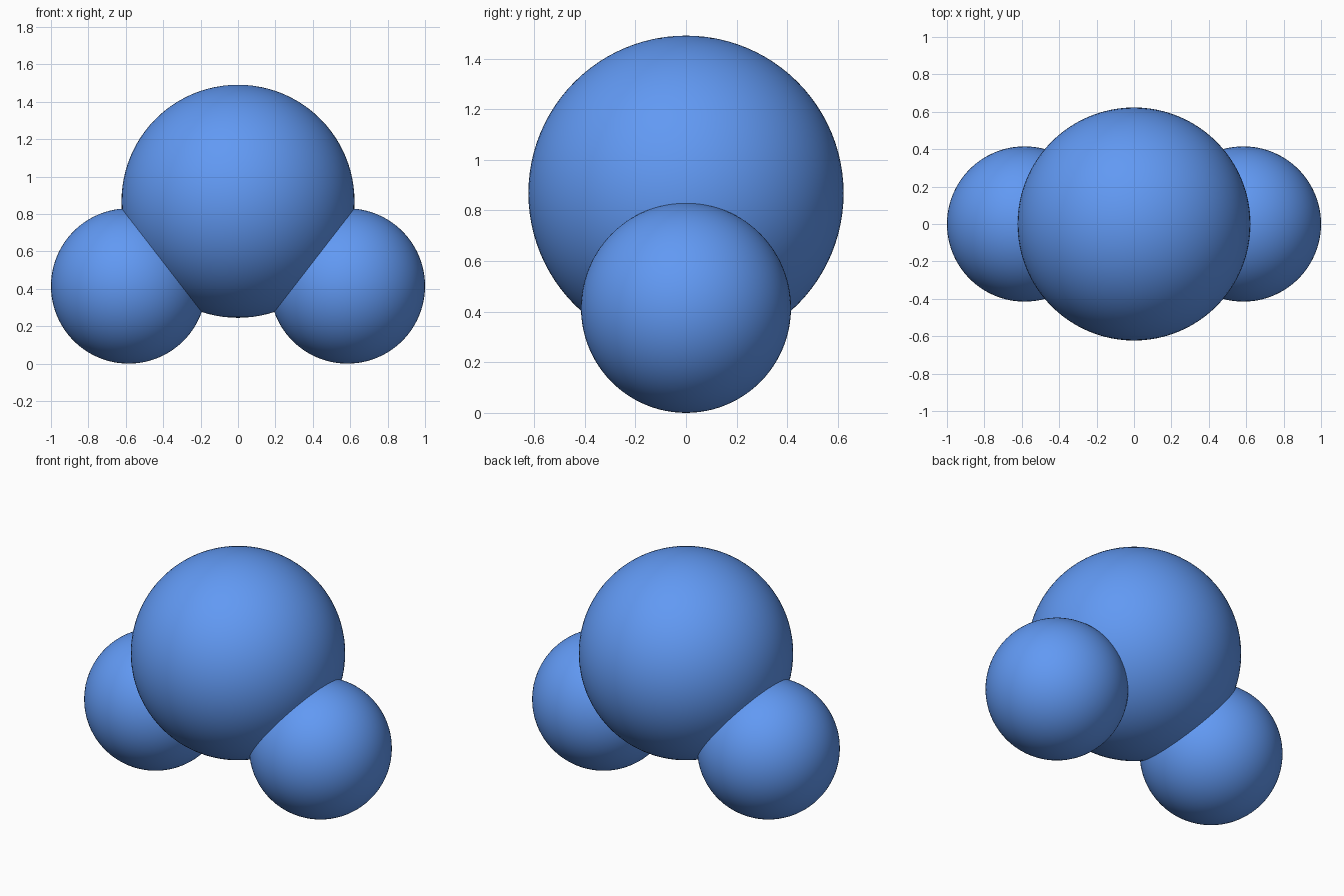
import bpy
from math import radians, sin, cos

if "Cube" in bpy.data.objects:
    bpy.data.objects.remove(bpy.data.objects["Cube"])

BIG_R, SMALL_R = 0.623, 0.415
HALF_ANGLE = radians(104.5 / 2)      # half the angle between the two bonds
REACH = 1.0 - SMALL_R                # sideways offset of the small atoms
DROP = REACH * cos(HALF_ANGLE) / sin(HALF_ANGLE)

blue = bpy.data.materials.new("blue")
blue.diffuse_color = (0.12, 0.32, 0.9, 1)
blue.use_nodes = True
blue.node_tree.nodes["Principled BSDF"].inputs["Base Color"].default_value = blue.diffuse_color


def atom(name, radius, location):
    bpy.ops.mesh.primitive_uv_sphere_add(segments=96, ring_count=48,
                                         radius=radius, location=location)
    ob = bpy.context.object
    ob.name = name
    ob.data.materials.append(blue)
    bpy.ops.object.shade_smooth()
    return ob


# Large central atom
atom("central_atom", BIG_R, (0, 0, SMALL_R + DROP))

# Two small atoms, mirrored left and right, resting on the ground
for side, sign in (("left", -1), ("right", 1)):
    atom(side + "_small_atom", SMALL_R, (sign * REACH, 0, SMALL_R))
